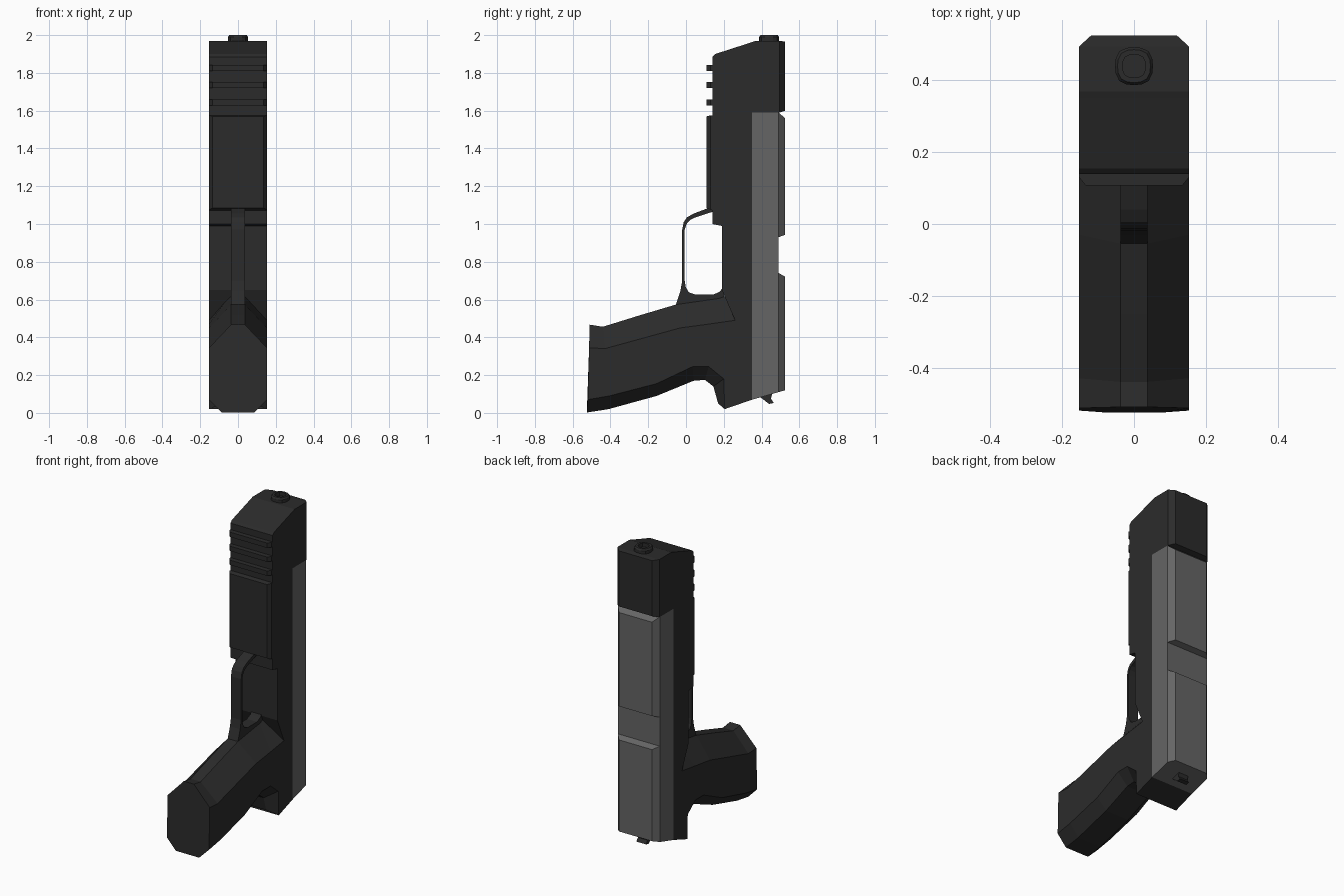
import bpy, bmesh, math

if "Cube" in bpy.data.objects:
    bpy.data.objects.remove(bpy.data.objects["Cube"])

HW = 0.153  # half width of the body


def material(name, v):
    m = bpy.data.materials.new(name)
    m.diffuse_color = (v, v, v, 1)
    m.use_nodes = True
    m.node_tree.nodes["Principled BSDF"].inputs["Base Color"].default_value = m.diffuse_color
    return m


BLACK = material("black", 0.024)
GREY = material("grey", 0.13)


def finish(name, bm, mat):
    bmesh.ops.recalc_face_normals(bm, faces=bm.faces)
    me = bpy.data.meshes.new(name)
    bm.to_mesh(me)
    bm.free()
    me.materials.append(mat)
    ob = bpy.data.objects.new(name, me)
    bpy.context.collection.objects.link(ob)
    return ob


def loft(name, rings, mat):
    """Skin a list of equal-length closed rings and cap both ends."""
    bm = bmesh.new()
    vs = [[bm.verts.new(p) for p in r] for r in rings]
    n = len(vs[0])
    for a, b in zip(vs, vs[1:]):
        for i in range(n):
            j = (i + 1) % n
            bm.faces.new((a[i], a[j], b[j], b[i]))
    bm.faces.new(vs[0])
    bm.faces.new(vs[-1])
    return finish(name, bm, mat)


def prism(name, profile, hw, mat):
    """Side profile (y, z) extruded across x."""
    return loft(name, [[(s * hw, y, z) for y, z in profile] for s in (-1, 1)], mat)


def slab(name, sections, mat):
    """Rectangular sections (y, half width, z low, z high) along y."""
    return loft(name, [[(-w, y, a), (w, y, a), (w, y, b), (-w, y, b)]
                       for y, w, a, b in sections], mat)


# Frame
prism("frame", [(.14, 1.6), (.35, 1.6), (.35, .07), (.205, .02), (.2, .18),
                (.26, .49), (.19, .65), (.19, .99), (.14, 1.0)], HW, BLACK)

# Sloped nose block, lower half and chamfered upper half
slab("nose_front", [(.14, HW, 1.59, 1.885), (.155, HW, 1.59, 1.9),
                    (.35, HW, 1.59, 1.963)], BLACK)
slab("nose_back", [(.35, HW, 1.59, 1.963), (.37, HW, 1.59, 1.97),
                   (.495, HW, 1.59, 1.97), (.525, .12, 1.6, 1.965)], BLACK)

# Grip: front edge, front crease, back crease, back edge of each section
grip = [
    ((-.51, .467), (-.513, .345), (-.52, .07), (-.525, .002)),
    ((-.44, .456), (-.43, .34), (-.405, .09), (-.41, .02)),
    ((-.25, .515), (-.23, .395), (-.155, .155), (-.155, .09)),
    ((-.055, .573), (-.03, .45), (.035, .245), (.04, .17)),
    ((.17, .605), (.12, .47), (.12, .245), (.10, .175)),
    ((.25, .63), (.26, .49), (.2, .18), (.145, .14)),
    ((.3, .5), (.3, .45), (.205, .02), (.17, .05)),
]
widths = (.037, HW, HW, .085)
rings = []
for sec in grip:
    half = [(w, y, z) for w, (y, z) in zip(widths, sec)]
    rings.append(half + [(-x, y, z) for x, y, z in reversed(half)])
loft("grip", rings, BLACK)

# Finger guard loop
outer = [(.2, .58), (.13, .58), (.06, .58), (0, .575), (-.055, .57), (-.03, .645),
         (-.02, .7), (-.02, .97), (-.012, 1.01), (.005, 1.035), (.04, 1.055), (.12, 1.085), (.15, 1.09)]
inner = [(.2, .67), (.18, .643), (.145, .626), (.05, .626), (.015, .638), (-.001, .665),
         (-.007, .7), (-.007, .97), (.003, 1.0), (.02, 1.02), (.05, 1.035), (.125, 1.06), (.15, 1.065)]
loft("finger_guard", [[(-.037, *o), (.037, *o), (.037, *i), (-.037, *i)]
                      for o, i in zip(outer, inner)], BLACK)

# Under rail with three cross ribs
slab("under_rail", [(.108, .135, 1.085, 1.57), (.13, HW, 1.075, 1.575),
                    (.15, HW, 1.07, 1.575)], BLACK)
for k in range(3):
    z = 1.627 + k * .092
    slab("rail_rib", [(.108, .135, z, z + .032), (.13, HW, z, z + .032),
                      (.15, HW, z, z + .032)], BLACK)

# Grey slide with two raised, chamfered panels
prism("slide", [(.35, .07), (.49, .11), (.49, 1.59), (.35, 1.59)], HW, GREY)
slab("slide_panel_upper", [(.49, HW, .93, 1.59), (.525, .12, .943, 1.56)], GREY)
slab("slide_panel_lower", [(.49, HW, .11, .74), (.525, .12, .12, .722)], GREY)

# Small tab at the rear
prism("rear_tab", [(.385, .09), (.44, .047), (.465, .053), (.45, .075), (.46, .12)], .035, BLACK)

# Muzzle ring with recessed centre, rounded-square outline
def outline(r, z):
    pts = []
    for i in range(16):
        a = math.tau * i / 16
        c, s = math.cos(a), math.sin(a)
        k = r / (c ** 4 + s ** 4) ** .25 * .5 + r * .5
        pts.append((k * c, .44 + k * s, z))
    return pts


loft("muzzle", [outline(.053, 1.95), outline(.053, 1.99), outline(.046, 2.0),
                outline(.032, 2.0), outline(.032, 1.975)], BLACK)
